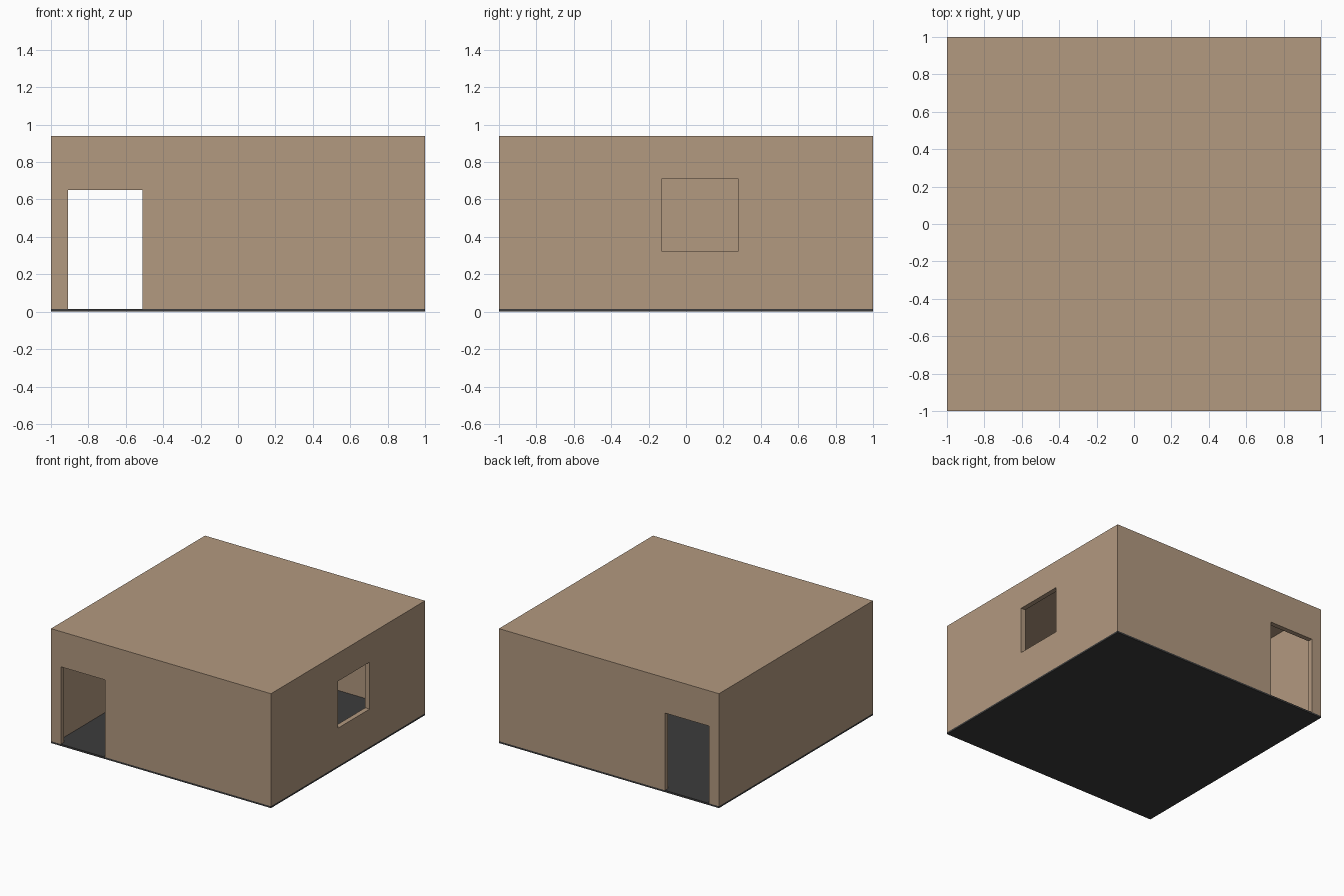
import bpy
import bmesh

if "Cube" in bpy.data.objects:
    bpy.data.objects.remove(bpy.data.objects["Cube"])


def material(name, rgb):
    mat = bpy.data.materials.new(name)
    mat.diffuse_color = (*rgb, 1)
    mat.use_nodes = True
    mat.node_tree.nodes["Principled BSDF"].inputs["Base Color"].default_value = mat.diffuse_color
    return mat


def box(name, low, high, mat=None):
    """Axis-aligned box between two opposite corners."""
    bm = bmesh.new()
    bmesh.ops.create_cube(bm, size=1)
    for v in bm.verts:
        v.co = [h if c > 0 else l for c, l, h in zip(v.co, low, high)]
    mesh = bpy.data.meshes.new(name)
    bm.to_mesh(mesh)
    bm.free()
    obj = bpy.data.objects.new(name, mesh)
    bpy.context.collection.objects.link(obj)
    if mat:
        mesh.materials.append(mat)
    return obj


def cut(target, name, low, high):
    """Subtract a hidden box from the target."""
    cutter = box(name, low, high)
    cutter.hide_render = True
    cutter.display_type = 'WIRE'
    mod = target.modifiers.new(name, 'BOOLEAN')
    mod.operation = 'DIFFERENCE'
    mod.solver = 'EXACT'
    mod.object = cutter


plaster = material("plaster", (0.448, 0.319, 0.214))
dark = material("dark_floor", (0.045, 0.045, 0.045))

HEIGHT, FLOOR, WALL, ROOF = 0.94, 0.015, 0.04, 0.025
INNER = 1 - WALL

# Thin floor slab
box("floor", (-1, -1, 0), (1, 1, FLOOR), dark)

# Walls and flat roof as one hollow shell, open at the bottom
shell = box("walls_and_roof", (-1, -1, FLOOR), (1, 1, HEIGHT), plaster)
cut(shell, "room_cutter", (-INNER, -INNER, -0.1), (INNER, INNER, HEIGHT - ROOF))

# Matching doorways through front and back walls
cut(shell, "door_cutter", (-0.91, -1.1, -0.2), (-0.51, 1.1, 0.65))

# Window in the right wall
cut(shell, "window_cutter", (0.8, -0.13, 0.325), (1.1, 0.28, 0.71))
